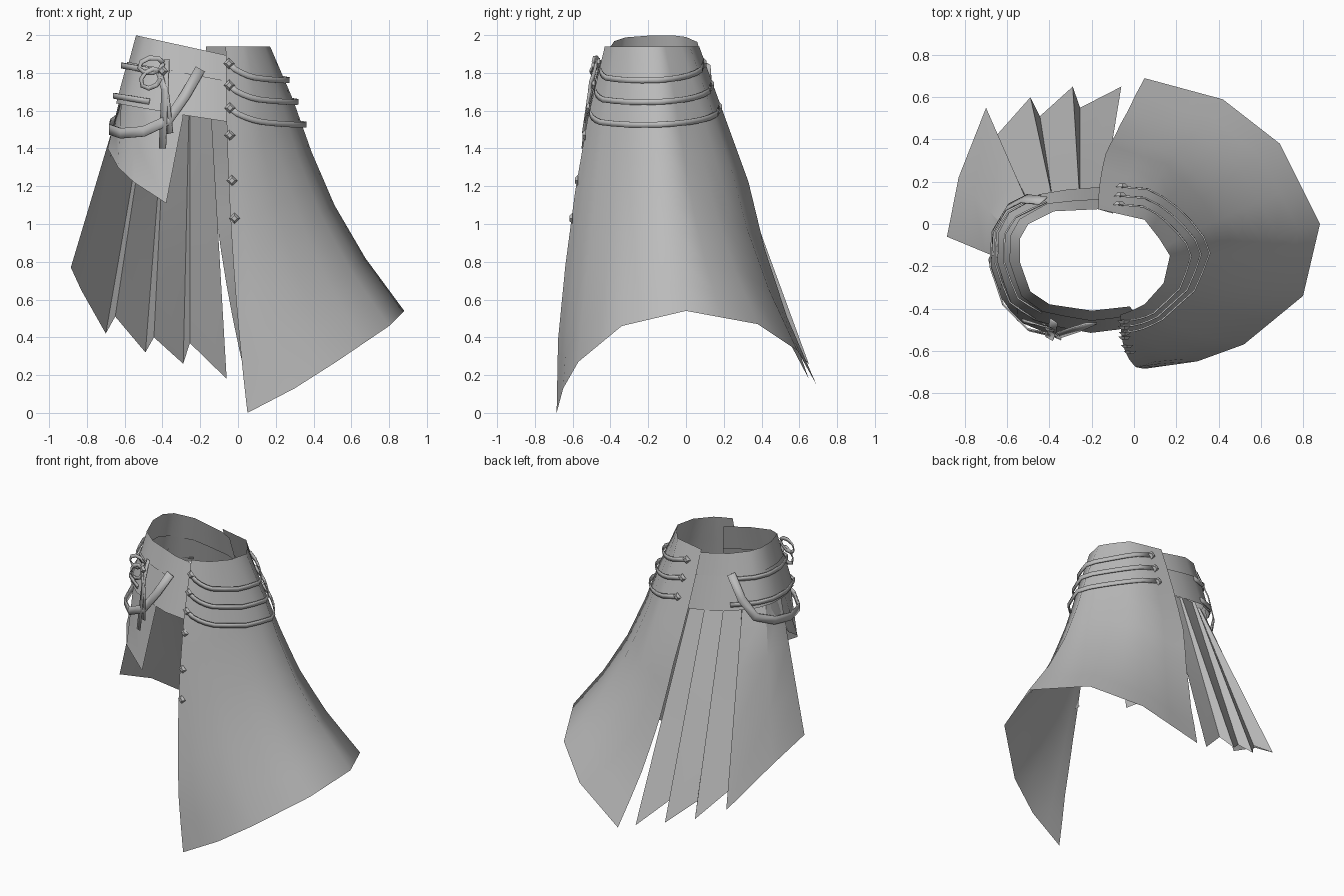
import bpy, bmesh, math
from mathutils import Vector

cube = bpy.data.objects.get("Cube")
if cube:
    bpy.data.objects.remove(cube, do_unlink=True)

cloth = bpy.data.materials.new("grey_cloth")
cloth.use_nodes = True
GREY = (0.5, 0.5, 0.5, 1)
cloth.diffuse_color = GREY
cloth.node_tree.nodes["Principled BSDF"].inputs["Base Color"].default_value = GREY


def finish(name, bm, angle=40, thick=0):
    mesh = bpy.data.meshes.new(name)
    bmesh.ops.recalc_face_normals(bm, faces=bm.faces)
    bm.to_mesh(mesh)
    bm.free()
    mesh.materials.append(cloth)
    obj = bpy.data.objects.new(name, mesh)
    bpy.context.collection.objects.link(obj)
    bpy.ops.object.select_all(action='DESELECT')
    obj.select_set(True)
    bpy.context.view_layer.objects.active = obj
    bpy.ops.object.shade_smooth_by_angle(angle=math.radians(angle))
    if thick:
        mod = obj.modifiers.new("thickness", 'SOLIDIFY')
        mod.thickness = thick
        mod.offset = 0
    return obj


def sheet(name, rows, angle=40, thick=0):
    """Grid surface through equally long rows of points."""
    bm = bmesh.new()
    grid = [[bm.verts.new(p) for p in row] for row in rows]
    for a, b in zip(grid, grid[1:]):
        for i in range(len(a) - 1):
            bm.faces.new((a[i], a[i + 1], b[i + 1], b[i]))
    return finish(name, bm, angle, thick)


def along(points, s):
    """Point at fractional index s of a polyline."""
    i = min(int(s), len(points) - 2)
    return Vector(points[i]).lerp(Vector(points[i + 1]), s - i)


def outward(p, centre):
    return Vector((p[0] - centre[0], p[1] - centre[1], 0)).normalized()


def ribbon(name, path, width, centre, thick=0.008):
    """Flat strip following a path, facing away from the body."""
    pts = [Vector(p) for p in path]
    a, b = [], []
    for i, p in enumerate(pts):
        tangent = pts[min(i + 1, len(pts) - 1)] - pts[max(i - 1, 0)]
        side = tangent.cross(outward(p, centre)).normalized() * width / 2
        a.append(p + side)
        b.append(p - side)
    return sheet(name, [a, b], 40, thick)


# Wrapped main panel: waist outline, hem outline and flare profiles
WAIST = [(-.065, -.43), (0, -.405), (.05, -.38), (.14, -.28),
         (.17, -.15), (.12, -.07), (.05, .02), (-.17, .07)]
HEM = [(.05, -.685, 0), (.3, -.65, .13), (.52, -.57, .27), (.8, -.34, .46),
       (.88, 0, .54), (.69, .38, .47), (.42, .59, .33), (.05, .69, .15)]
FLARE = {"front": (0, .36, .62, .82, .97, 1),
         "side": (0, .17, .31, .48, .71, 1),
         "back": (0, .21, .42, .56, .75, 1)}
PANEL_TOP, SIDE = 1.94, 4
PANEL_CENTRE = (-.05, -.18)


def flare(kind, t):
    return along([(f, 0, 0) for f in FLARE[kind]], t * 5).x


def panel(s, t):
    top, hem = along(WAIST, s), along(HEM, s)
    edge = abs(s - SIDE) / (SIDE if s < SIDE else 7 - SIDE)
    fy = flare("side", t) * (1 - edge) + flare("front" if s < SIDE else "back", t) * edge
    fx = flare("side", t) * (1 - edge) + t * t * edge
    return Vector((top.x + (hem.x - top.x) * fx, top.y + (hem.y - top.y) * fy,
                   PANEL_TOP + (hem.z - PANEL_TOP) * t))


def panel_at(s, z, lift=0):
    p = panel(s, (PANEL_TOP - z) / (PANEL_TOP - along(HEM, s).z))
    return p + outward(p, PANEL_CENTRE) * lift


sheet("main_panel", [[panel(i / 2, r / 10) for i in range(15)] for r in range(11)], 60)


# Diamond studs
def stud(name, p, out):
    bm = bmesh.new()
    bmesh.ops.create_cone(bm, cap_ends=True, segments=4, radius1=.03, radius2=.015, depth=.016)
    turn = out.to_track_quat('Z', 'Y').to_matrix().to_4x4()
    turn.translation = p
    bm.transform(turn)
    finish(name, bm, 20)


# Three straps round the main panel, with a stud at each end
for k, z in enumerate((1.85, 1.735, 1.615)):
    path = []
    for i in range(15):
        s = .25 + 6.3 * i / 14
        bow = math.sin(math.pi * i / 14)
        path.append(panel_at(s, z - .09 * bow ** .7, .012 + .02 * bow))
    ribbon(f"panel_strap_{k + 1}", path, .03, PANEL_CENTRE)
    for end, s in (("front", .25), ("back", 6.55)):
        p = panel_at(s, z, .02)
        stud(f"{end}_strap_stud_{k + 1}", p, outward(p, PANEL_CENTRE))
for k, z in enumerate((1.47, 1.23, 1.03)):
    stud(f"front_stud_{k + 1}", panel_at(.17, z, .01), Vector((0, -1, 0)))

# Tilted two-layer waistband on the right side
BAND = [(-.02, -.39), (-.2, -.41), (-.4, -.38), (-.49, -.32), (-.54, -.18),
        (-.54, -.07), (-.5, 0), (-.38, .06), (-.17, .07), (-.1, .05)]
CENTRE = (-.19, -.17)


def band(s, drop, lift=0):
    p = along(BAND, s)
    out = outward(p, CENTRE) * (.27 * drop + lift)
    return Vector((p.x + out.x, p.y + out.y, 1.88 - .22 * p.x - drop))


def band_rows(top, bottom, lift):
    return [[band(i / 2, d, lift) for i in range(19)] for d in (top, (top + bottom) / 2, bottom)]


sheet("upper_waistband", band_rows(0, .18, 0), 60)
sheet("lower_waistband", band_rows(.14, .36, .008), 60)
for k, drop in enumerate((.16, .32)):
    path = [band(2 + i / 2, drop, .012 + .02 * math.sin(math.pi * i / 10)) for i in range(11)]
    ribbon(f"waist_strap_{k + 1}", path, .03, CENTRE)

# Pointed hip flap under the waistband
FLAP = [(-.61, 0, 1.6), (-.69, -.17, 1.4), (-.635, -.34, 1.3),
        (-.55, -.46, 1.22), (-.38, -.53, 1.11), (-.29, -.5, 1.57)]
flap_top = [band(s, .28) for s in (6, 5, 4, 3, 2.2, 1.5)]
sheet("hip_flap", [flap_top, [a.lerp(Vector(b), .5) for a, b in zip(flap_top, FLAP)], FLAP], 60)

# Pleated back skirt, each pleat stepping behind the next
PLEAT_TOP = [(-.62, -.17), (-.61, -.02), (-.49, .07), (-.48, .06), (-.39, .14),
             (-.385, .12), (-.26, .165), (-.255, .15), (-.14, .16)]
PLEAT_HEM = [(-.885, -.06, .77), (-.83, .22, .65), (-.7, .55, .42),
             (-.65, .42, .51), (-.49, .6, .32), (-.445, .51, .4),
             (-.29, .65, .26), (-.255, .55, .37), (-.06, .65, .18)]
pleat_top = [Vector((x, y, 1.53 - .2 * x)) for x, y in PLEAT_TOP]
sheet("pleated_skirt", [[a.lerp(Vector(b), r / 3) for a, b in zip(pleat_top, PLEAT_HEM)]
                        for r in range(4)], 30)

# Loose strap draped from the front round the hip to the back
DRAPE = [(-.2, -.47, 1.82), (-.28, -.5, 1.68), (-.37, -.53, 1.55), (-.5, -.5, 1.49),
         (-.62, -.38, 1.48), (-.68, -.2, 1.5), (-.67, -.04, 1.53),
         (-.6, .08, 1.58), (-.52, .12, 1.7), (-.43, .11, 1.85)]
ribbon("draped_strap", DRAPE, .055, CENTRE)


# Tied bow with two loops and two tails
def bow_loop(name, x, z, rx, rz, tilt):
    path = []
    for i in range(9):
        a = 2 * math.pi * i / 8
        u, v = rx * math.cos(a), rz * math.sin(a)
        px = x + u * math.cos(tilt) - v * math.sin(tilt)
        path.append((px, -.49 - .25 * (px + .4), z + u * math.sin(tilt) + v * math.cos(tilt)))
    ribbon(name, path, .025, CENTRE)


bow_loop("bow_loop_upper", -.46, 1.84, .065, .04, .2)
bow_loop("bow_loop_lower", -.46, 1.77, .06, .045, .7)
ribbon("bow_tail_long", [(-.38, -.46, 1.87), (-.385, -.5, 1.75), (-.4, -.54, 1.4)], .04, CENTRE)
ribbon("bow_tail_short", [(-.42, -.48, 1.81), (-.38, -.51, 1.68), (-.36, -.54, 1.48)], .035, CENTRE)
stud("bow_knot", Vector((-.4, -.5, 1.81)), Vector((-.3, -1, 0)))
